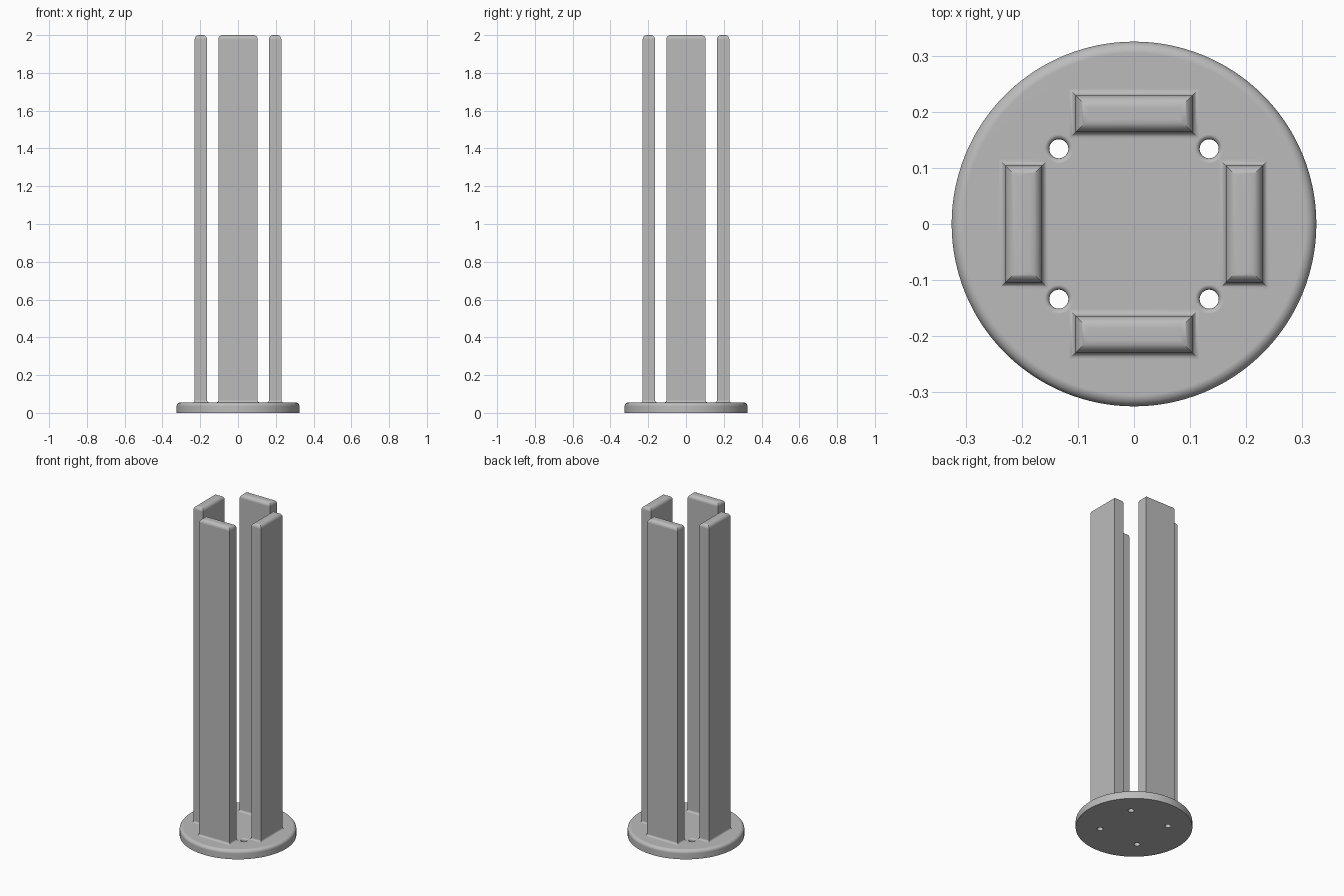
import bpy, bmesh, math
from mathutils import Matrix

PLATE_TOP, HEIGHT = 0.055, 2.0
STEPS = 8

cube = bpy.data.objects.get("Cube")
if cube:
    bpy.data.objects.remove(cube, do_unlink=True)

grey = bpy.data.materials.new("plain_grey")
grey.use_nodes = True
grey.diffuse_color = (0.5, 0.5, 0.5, 1)
grey.node_tree.nodes["Principled BSDF"].inputs["Base Color"].default_value = (0.5, 0.5, 0.5, 1)


def quarter(radius):
    """Points of a quarter arc, from (0, 0) rising to (radius, radius)."""
    angles = [math.pi / 2 * i / STEPS for i in range(STEPS + 1)]
    return [(radius * (1 - math.cos(a)), radius * math.sin(a)) for a in angles]


def loft(name, rings):
    """Capped solid through a stack of matching closed rings."""
    bm = bmesh.new()
    loops = [[bm.verts.new(p) for p in ring] for ring in rings]
    n = len(loops[0])
    for low, high in zip(loops, loops[1:]):
        for i in range(n):
            j = (i + 1) % n
            bm.faces.new((low[i], low[j], high[j], high[i]))
    bm.faces.new(loops[0][::-1])
    bm.faces.new(loops[-1])
    mesh = bpy.data.meshes.new(name)
    bm.to_mesh(mesh)
    bm.free()
    mesh.materials.append(grey)
    obj = bpy.data.objects.new(name, mesh)
    bpy.context.collection.objects.link(obj)
    return obj


def turned(name, profile, sides, x=0, y=0):
    """Round solid from (radius, height) points."""
    turns = [2 * math.pi * i / sides for i in range(sides)]
    return loft(name, [[(x + r * math.cos(a), y + r * math.sin(a), z) for a in turns]
                       for r, z in profile])


def activate(obj):
    bpy.ops.object.select_all(action='DESELECT')
    obj.select_set(True)
    bpy.context.view_layer.objects.active = obj


def smooth(obj):
    activate(obj)
    bpy.ops.object.shade_smooth_by_angle(angle=math.radians(35))
    obj.modifiers.new("even_shading", 'WEIGHTED_NORMAL').keep_sharp = True


# Round base plate with a softened upper rim
R, RIM = 0.325, 0.02
plate = turned("base_plate", [(R, 0)] + [(R - d, PLATE_TOP - RIM + h) for d, h in quarter(RIM)], 128)

# Four through holes with rounded mouths
HOLE, MOUTH, OFFSET = 0.017, 0.009, 0.134
for sx in (-1, 1):
    for sy in (-1, 1):
        profile = [(HOLE, -0.1)]
        profile += [(HOLE + d, PLATE_TOP - MOUTH + h) for d, h in quarter(MOUTH)]
        profile += [(HOLE + MOUTH, PLATE_TOP + 0.1)]
        cutter = turned("hole_cutter", profile, 32, sx * OFFSET, sy * OFFSET)
        cutter.hide_render = True
        activate(plate)
        mod = plate.modifiers.new("hole", 'BOOLEAN')
        mod.operation, mod.solver, mod.object = 'DIFFERENCE', 'EXACT', cutter
        bpy.ops.object.modifier_apply(modifier=mod.name)
        bpy.data.objects.remove(cutter, do_unlink=True)
smooth(plate)

# Four upright posts: flared foot, straight shaft, rounded top
HALF_W, HALF_D, CENTRE = 0.104, 0.0325, 0.1965
FLARE, ROUND = 0.012, 0.022
foot = [(FLARE - h, PLATE_TOP + d) for d, h in quarter(FLARE)]
top = [(-d, HEIGHT - ROUND + h) for d, h in quarter(ROUND)]
section = [(FLARE, PLATE_TOP - 0.003)] + foot + top
for k, side in enumerate(("front", "left", "back", "right")):
    rings = [[(sx * (HALF_W + grow), sy * (HALF_D + grow) - CENTRE, z)
              for sx, sy in ((-1, -1), (1, -1), (1, 1), (-1, 1))]
             for grow, z in section]
    post = loft(side + "_post", rings)
    post.data.transform(Matrix.Rotation(k * math.pi / 2, 4, 'Z'))
    smooth(post)
